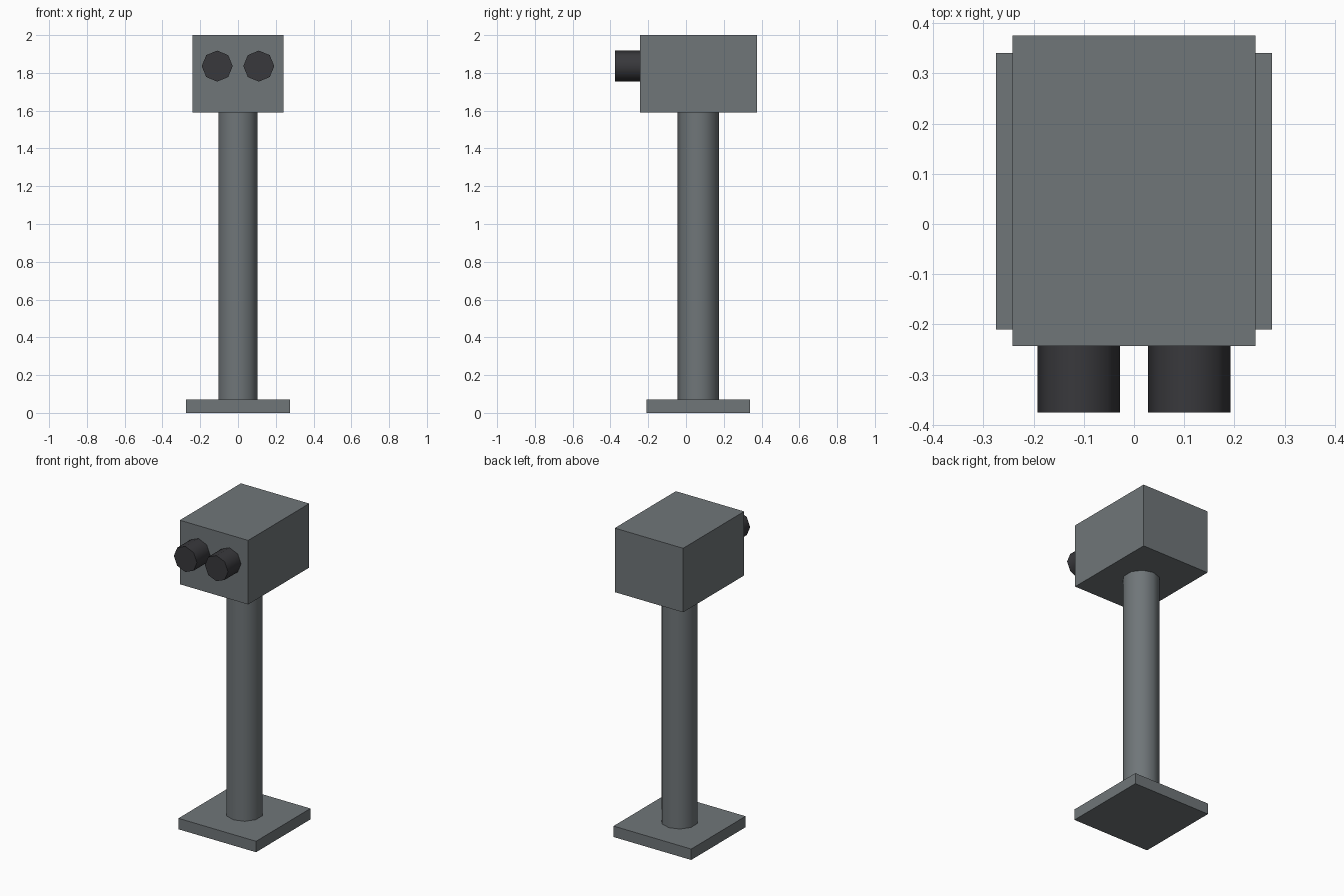
import bpy
import math

if "Cube" in bpy.data.objects:
    bpy.data.objects.remove(bpy.data.objects["Cube"])


def material(name, rgb):
    m = bpy.data.materials.new(name)
    m.diffuse_color = (*rgb, 1)
    m.use_nodes = True
    m.node_tree.nodes["Principled BSDF"].inputs["Base Color"].default_value = m.diffuse_color
    return m


body_grey = material("body_grey", (0.16, 0.18, 0.19))
lens_black = material("lens_black", (0.04, 0.04, 0.045))


def box(name, size, centre):
    bpy.ops.mesh.primitive_cube_add(size=1, location=centre)
    ob = bpy.context.object
    ob.name = name
    ob.scale = size
    bpy.ops.object.transform_apply(location=False, rotation=False, scale=True)
    ob.data.materials.append(body_grey)


def cylinder(name, sides, radius, depth, centre, mat, rotation=(0, 0, 0)):
    bpy.ops.mesh.primitive_cylinder_add(vertices=sides, radius=radius, depth=depth,
                                        location=centre, rotation=rotation)
    ob = bpy.context.object
    ob.name = name
    ob.data.materials.append(mat)
    bpy.ops.object.shade_smooth_by_angle(angle=math.radians(60))


MID_Y = 0.065

# Square foot plate
box("base_plate", (0.55, 0.55, 0.07), (0, MID_Y, 0.035))

# Ten-sided post between plate and head
cylinder("post", 10, 0.109, 1.52, (0, MID_Y, 0.83), body_grey)

# Viewer housing
box("head", (0.484, 0.618, 0.41), (0, 0.066, 1.795))

# Pair of eight-sided lenses on the front
for side, x in (("left", -0.11), ("right", 0.11)):
    cylinder("lens_" + side, 8, 0.082, 0.132, (x, -0.309, 1.836), lens_black,
             (math.pi / 2, 0, 0))
